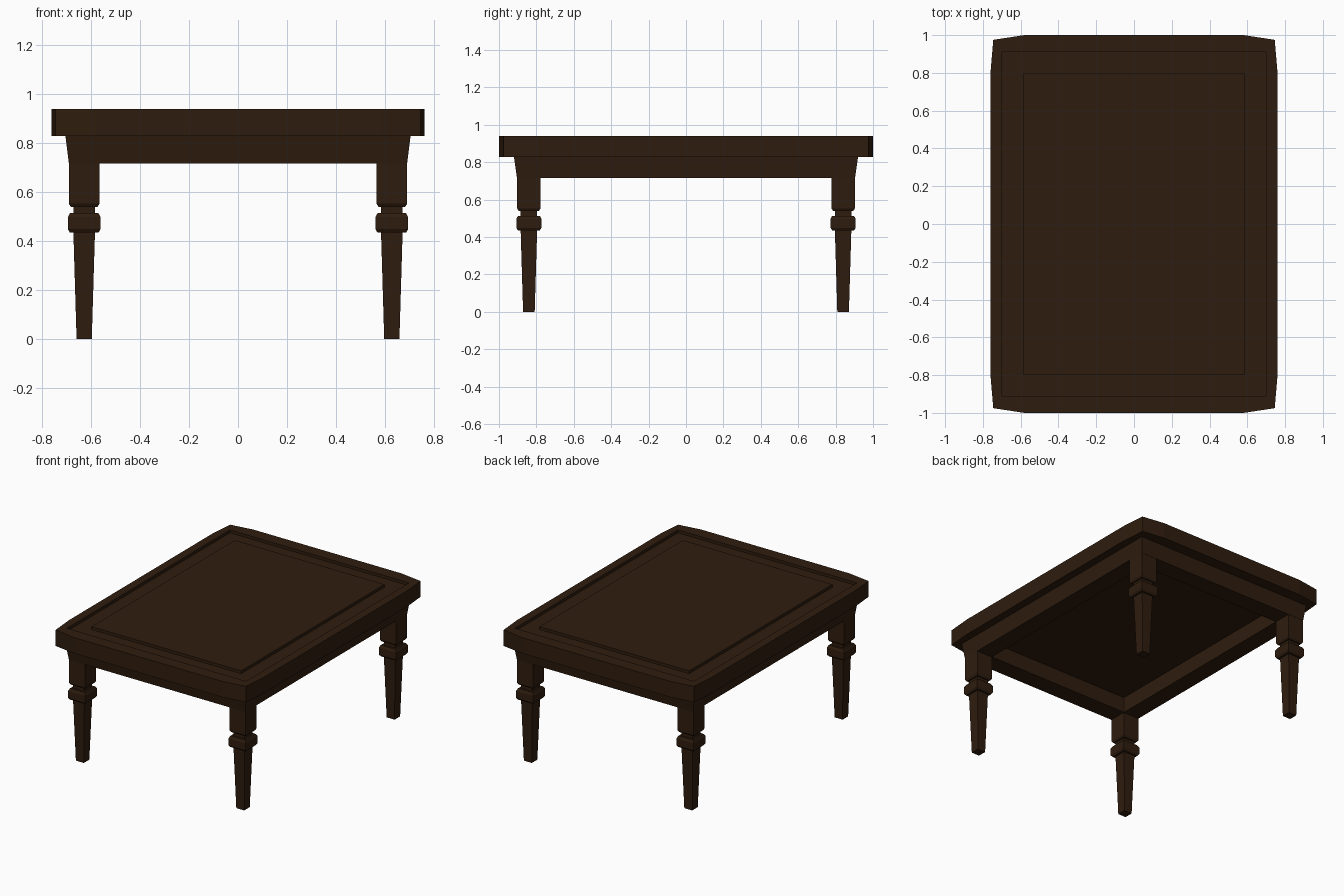
import bpy, bmesh

if "Cube" in bpy.data.objects:
    bpy.data.objects.remove(bpy.data.objects["Cube"])

wood = bpy.data.materials.new("dark_wood")
wood.diffuse_color = (0.028, 0.012, 0.0045, 1)
wood.use_nodes = True
wood.node_tree.nodes["Principled BSDF"].inputs["Base Color"].default_value = wood.diffuse_color


def loft(name, rings, closed=False):
    """Skin a list of equal-length point rings; cap the ends or join them."""
    bm = bmesh.new()
    loops = [[bm.verts.new(p) for p in ring] for ring in rings]
    n = len(loops[0])
    pairs = list(zip(loops, loops[1:]))
    if closed:
        pairs.append((loops[-1], loops[0]))
    for a, b in pairs:
        for i in range(n):
            j = (i + 1) % n
            bm.faces.new((a[i], a[j], b[j], b[i]))
    if not closed:
        bm.faces.new(loops[0][::-1])
        bm.faces.new(loops[-1])
    bmesh.ops.recalc_face_normals(bm, faces=bm.faces)
    mesh = bpy.data.meshes.new(name)
    bm.to_mesh(mesh)
    bm.free()
    mesh.materials.append(wood)
    obj = bpy.data.objects.new(name, mesh)
    bpy.context.collection.objects.link(obj)
    return obj


def rect(hx, hy, z, cx=0, cy=0):
    return [(cx + sx * hx, cy + sy * hy, z)
            for sx, sy in ((1, 1), (-1, 1), (-1, -1), (1, -1))]


def outline(side, corner, end, z):
    """Twelve-point outline, three points per corner, from one quadrant."""
    pts = []
    for sx, sy in ((1, 1), (-1, 1), (-1, -1), (1, -1)):
        q = [side, corner, end]
        if sx * sy < 0:
            q.reverse()
        pts += [(sx * x, sy * y, z) for x, y in q]
    return pts


def panel(hx, hy, z):
    return outline((hx, hy - 0.12), (hx, hy), (hx - 0.12, hy), z)


# Tabletop with bowed corners and a sunken border around the centre panel
edge = ((0.76, 0.80), (0.745, 0.975), (0.58, 1.0))
TOP, GROOVE = 0.94, 0.92
loft("tabletop", [
    outline(*edge, 0.828), outline(*edge, TOP),
    panel(0.70, 0.91, TOP), panel(0.70, 0.91, GROOVE),
    panel(0.585, 0.80, GROOVE), panel(0.585, 0.80, TOP)])

# Flared apron frame, open in the middle
loft("apron", [
    rect(0.69, 0.904, 0.717), rect(0.704, 0.92, 0.83),
    rect(0.565, 0.775, 0.83), rect(0.565, 0.775, 0.717)], closed=True)

# Square turned legs: (half width, height) from foot to apron
profile = [(0.031, 0), (0.044, 0.435), (0.058, 0.435), (0.067, 0.449),
           (0.067, 0.498), (0.058, 0.514), (0.044, 0.514), (0.044, 0.54),
           (0.054, 0.54), (0.0625, 0.553), (0.0625, 0.72)]
for side, sx in (("left", -1), ("right", 1)):
    for end, sy in (("front", -1), ("back", 1)):
        loft(f"{end}_{side}_leg",
             [rect(h, h, z, sx * 0.6275, sy * 0.84) for h, z in profile])
